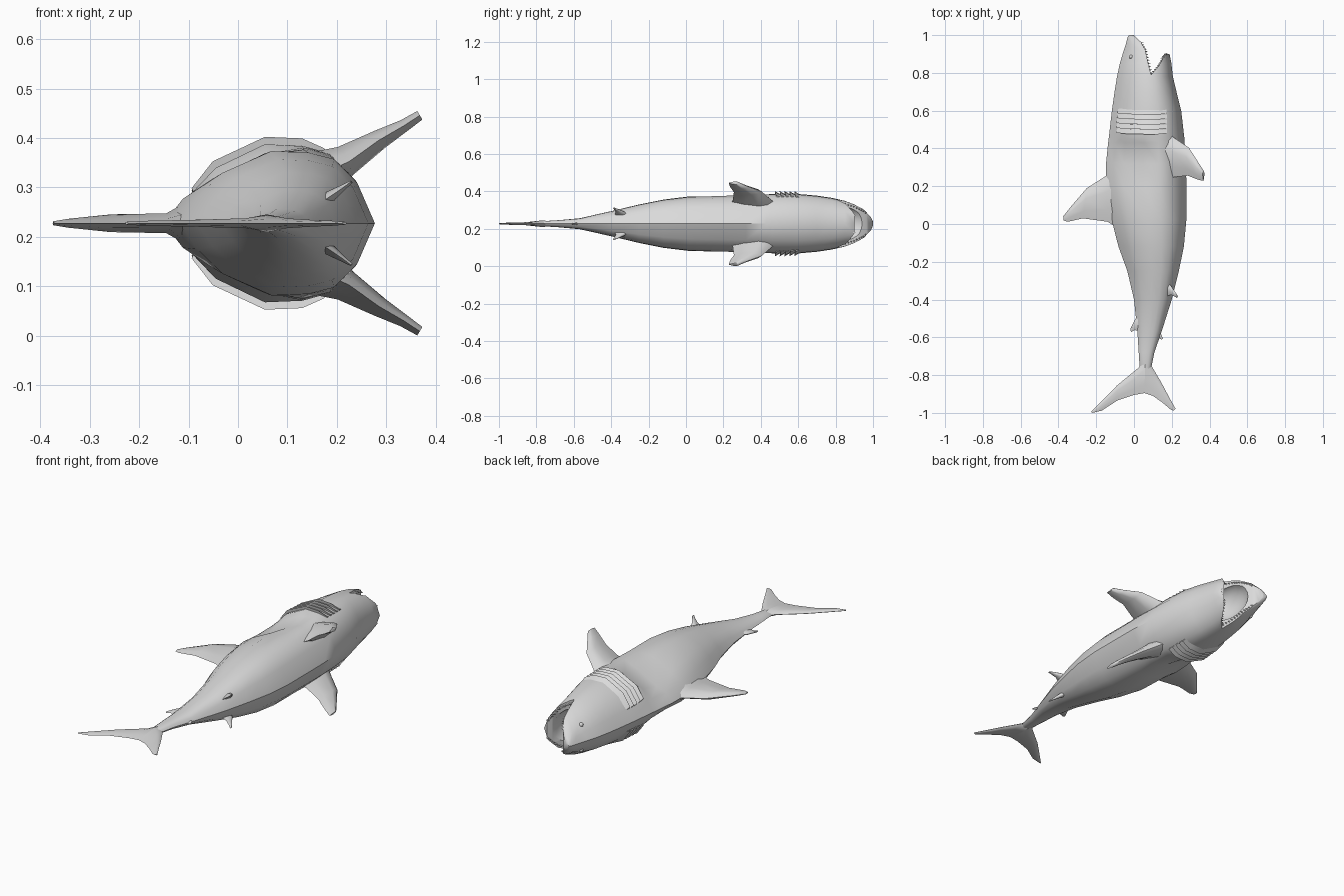
import bpy, bmesh, math
from mathutils import Vector, Matrix

if "Cube" in bpy.data.objects:
    bpy.data.objects.remove(bpy.data.objects["Cube"])

C = 0.2275                       # height of the symmetry plane (fish lies on its side)
grey = bpy.data.materials.new("plain_grey")
grey.diffuse_color = (0.7, 0.7, 0.7, 1)
grey.use_nodes = True
grey.node_tree.nodes["Principled BSDF"].inputs["Base Color"].default_value = grey.diffuse_color

# stations along the body: y, back x, belly x, half width
BODY = [(1.0, -.027, -.003, .010), (.988, -.034, .035, .036), (.95, -.044, .115, .076),
        (.90, -.060, .188, .103), (.85, -.075, .198, .122), (.78, -.090, .206, .138),
        (.70, -.103, .225, .150), (.60, -.117, .250, .159), (.46, -.133, .266, .160),
        (.43, -.137, .268, .159), (.32, -.148, .276, .156), (.20, -.150, .277, .152),
        (.02, -.118, .277, .146), (-.12, -.082, .264, .129), (-.25, -.035, .237, .103),
        (-.40, 0.0, .200, .067), (-.57, .018, .146, .029), (-.68, .025, .108, .019),
        (-.76, .030, .092, .014), (-.80, .050, .075, .006)]
# half cross-section: fraction from back to belly, fraction of half width
SECT = [(0, 0), (.09, .36), (.22, .70), (.47, 1), (.66, .98), (.79, .89), (.91, .56), (1, 0)]
# hollow behind the gills: y -> width factors at section points 2 and 3
HOLLOW = {.43: (.80, .88), .32: (.55, .76), .20: (.82, .92)}


def lerp_row(rows, v):
    """Interpolate a table sorted on its first column."""
    rows = sorted(rows)
    for a, b in zip(rows, rows[1:]):
        if a[0] <= v <= b[0]:
            f = (v - a[0]) / (b[0] - a[0])
            return [p + (q - p) * f for p, q in zip(a, b)][1:]
    return rows[-1][1:]


def half_ring(y):
    x0, x1, w = lerp_row(BODY, y)
    k = HOLLOW.get(y, (1, 1))
    fac = {1: k[0] ** .5, 2: k[0], 3: k[1]}
    return [(x0 + (x1 - x0) * t, w * f * fac.get(i, 1)) for i, (t, f) in enumerate(SECT)]


def half_width(x, y):
    return lerp_row(half_ring(y), x)[0]


def finish(bm, name, smooth=40):
    bmesh.ops.recalc_face_normals(bm, faces=bm.faces)
    me = bpy.data.meshes.new(name)
    bm.to_mesh(me)
    bm.free()
    ob = bpy.data.objects.new(name, me)
    bpy.context.collection.objects.link(ob)
    me.materials.append(grey)
    bpy.ops.object.select_all(action='DESELECT')
    bpy.context.view_layer.objects.active = ob
    ob.select_set(True)
    if smooth:
        bpy.ops.object.shade_smooth_by_angle(angle=math.radians(smooth))
    return ob


def loft(rings, name, smooth=40):
    """Skin closed rings of points and cap both ends."""
    bm = bmesh.new()
    vs = [[bm.verts.new(p) for p in r] for r in rings]
    n = len(vs[0])
    for a, b in zip(vs, vs[1:]):
        for i in range(n):
            bm.faces.new((a[i], a[(i + 1) % n], b[(i + 1) % n], b[i]))
    bm.faces.new(vs[0])
    bm.faces.new(vs[-1])
    return finish(bm, name, smooth)


def fin(name, stations, side=1):
    """Stations: leading point, trailing point, half thickness; z is relative to the centre."""
    pts = [(Vector(a), Vector(b), t) for a, b, t in stations]
    nrm = (pts[0][1] - pts[0][0]).cross(pts[-1][0] - pts[0][0]).normalized()
    rings = []
    for a, b, t in pts:
        r = [a, a.lerp(b, .12) + nrm * t * .7, a.lerp(b, .35) + nrm * t,
             a.lerp(b, .75) + nrm * t * .5, b, a.lerp(b, .75) - nrm * t * .5,
             a.lerp(b, .35) - nrm * t, a.lerp(b, .12) - nrm * t * .7]
        rings.append([(p.x, p.y, C + side * p.z) for p in r])
    return loft(rings, name, 60)


# Body and head
rings = []
for row in BODY:
    h = half_ring(row[0])
    rings.append([(x, row[0], C + z) for x, z in h] +
                 [(x, row[0], C - z) for x, z in reversed(h[1:-1])])
body = loft(rings, "body", 0)

# Open mouth: wedge between the jaws, then a rounded cavity
UPPER = [(0.0, 1.0), (.035, .965), (.06, .92), (.073, .86), (.09, .79)]
LOWER = [(.09, .79), (.13, .835), (.155, .88), (.17, .902)]
wedge = [(-.003, 1.02)] + UPPER + LOWER[1:] + [(.25, .895), (.25, 1.02)]
cut1 = loft([[(x, y, z) for x, y in wedge] for z in (C - .3, C + .3)], "mouth_wedge_cutter", 0)
bm = bmesh.new()
bmesh.ops.create_uvsphere(bm, u_segments=20, v_segments=12, radius=1,
                          matrix=Matrix.Translation((.09, .84, C)) @ Matrix.Diagonal((.068, .13, .093, 1)))
cut2 = finish(bm, "mouth_cavity_cutter", 0)
bpy.context.view_layer.objects.active = body
for c in (cut1, cut2):
    c.hide_render = True
    m = body.modifiers.new("mouth", 'BOOLEAN')
    m.operation, m.solver, m.object = 'DIFFERENCE', 'EXACT', c
    bpy.ops.object.modifier_apply(modifier=m.name)
for c in (cut1, cut2):
    bpy.data.objects.remove(c)
bpy.ops.object.select_all(action='DESELECT')
body.select_set(True)
bpy.ops.object.shade_smooth_by_angle(angle=math.radians(45))

# Teeth along both jaw edges
bm = bmesh.new()
for edge, d in ((UPPER[1:], 1), (LOWER, -1)):
    for a, b in zip(edge, edge[1:]):
        for k in range(4):
            f = (k + .5) / 4
            x, y = a[0] + (b[0] - a[0]) * f, a[1] + (b[1] - a[1]) * f
            z = half_width(x, y) * .88
            for s in (-1, 1):
                mat = Matrix.Translation((x + d * .004, y, C + s * z)) @ Matrix.Rotation(d * math.pi / 2, 4, 'Y')
                bmesh.ops.create_cone(bm, cap_ends=True, segments=4, radius1=.006, radius2=0,
                                      depth=.015, matrix=mat)
finish(bm, "teeth", 0)

# Tail lobes, dorsal fins and anal fin in the centre plane
fin("dorsal_fin", [((-.09, .32, 0), (-.07, -.03, 0), .055), ((-.148, .255, 0), (-.14, .012, 0), .020),
                   ((-.25, .19, 0), (-.27, .03, 0), .018), ((-.34, .085, 0), (-.35, .012, 0), .009),
                   ((-.375, .04, 0), (-.372, .018, 0), .004)])
fin("upper_tail_lobe", [((.06, -.70, 0), (.055, -.895, 0), .018), ((.025, -.76, 0), (0, -.905, 0), .010),
                        ((-.09, -.855, 0), (-.09, -.935, 0), .007), ((-.195, -.96, 0), (-.17, -.988, 0), .005),
                        ((-.228, -.994, 0), (-.222, -1, 0), .003)])
fin("lower_tail_lobe", [((.06, -.70, 0), (.055, -.895, 0), .018), ((.098, -.76, 0), (.1, -.91, 0), .010),
                        ((.145, -.84, 0), (.15, -.945, 0), .007), ((.19, -.925, 0), (.195, -.983, 0), .005),
                        ((.22, -.978, 0), (.21, -.988, 0), .003)])
fin("second_dorsal_fin", [((.03, -.48, 0), (.03, -.565, 0), .012), ((.005, -.505, 0), (.005, -.562, 0), .007),
                          ((-.02, -.555, 0), (-.016, -.572, 0), .003)])
fin("anal_fin", [((.12, -.55, 0), (.108, -.62, 0), .010), ((.140, -.575, 0), (.128, -.602, 0), .006),
                 ((.153, -.606, 0), (.146, -.612, 0), .003)])

for s, tag in ((1, "left"), (-1, "right")):
    # Paired fins
    fin(tag + "_pectoral_fin", [((.17, .49, .10), (.17, .24, .10), .05),
                                ((.215, .455, .128), (.225, .25, .125), .032),
                                ((.29, .405, .172), (.285, .256, .168), .020),
                                ((.335, .335, .197), (.335, .236, .197), .013),
                                ((.368, .283, .2185), (.368, .228, .2185), .010)], s)
    fin(tag + "_pelvic_fin", [((.165, -.30, .04), (.165, -.385, .04), .015),
                              ((.195, -.325, .060), (.195, -.375, .060), .010),
                              ((.218, -.36, .076), (.218, -.385, .076), .005),
                              ((.231, -.38, .084), (.228, -.392, .084), .003)], s)

    # Overlapping gill flaps, raised at the rear edge
    bm = bmesh.new()
    for g in range(5):
        y = .475 + .026 * g
        rows = []
        for dy, off in ((.032, -.004), (0, .015), (.004, -.006)):
            row = []
            for i, (x, z) in enumerate(half_ring(y + dy)[1:6]):
                x = max(-.09, min(x, .175))
                z = half_width(x, y + dy)
                lift = off * (.5, .9, 1, 1, .5)[i] if off > 0 else off
                sag = (.008, .003, 0, 0, .006)[i]
                row.append(bm.verts.new((x - (lift * .5 if i < 2 else 0), y + dy + sag, C + s * (z + lift))))
            rows.append(row)
        for a, b in zip(rows, rows[1:] + rows[:1]):
            for i in range(4):
                bm.faces.new((a[i], a[i + 1], b[i + 1], b[i]))
        for i in (0, 4):
            bm.faces.new([r[i] for r in rows])
    finish(bm, tag + "_gills", 35)

    # Eye
    bm = bmesh.new()
    z = half_width(-.015, .885)
    bmesh.ops.create_uvsphere(bm, u_segments=8, v_segments=6, radius=.011,
                              matrix=Matrix.Translation((-.015, .885, C + s * (z - .003))))
    finish(bm, tag + "_eye", 50)
